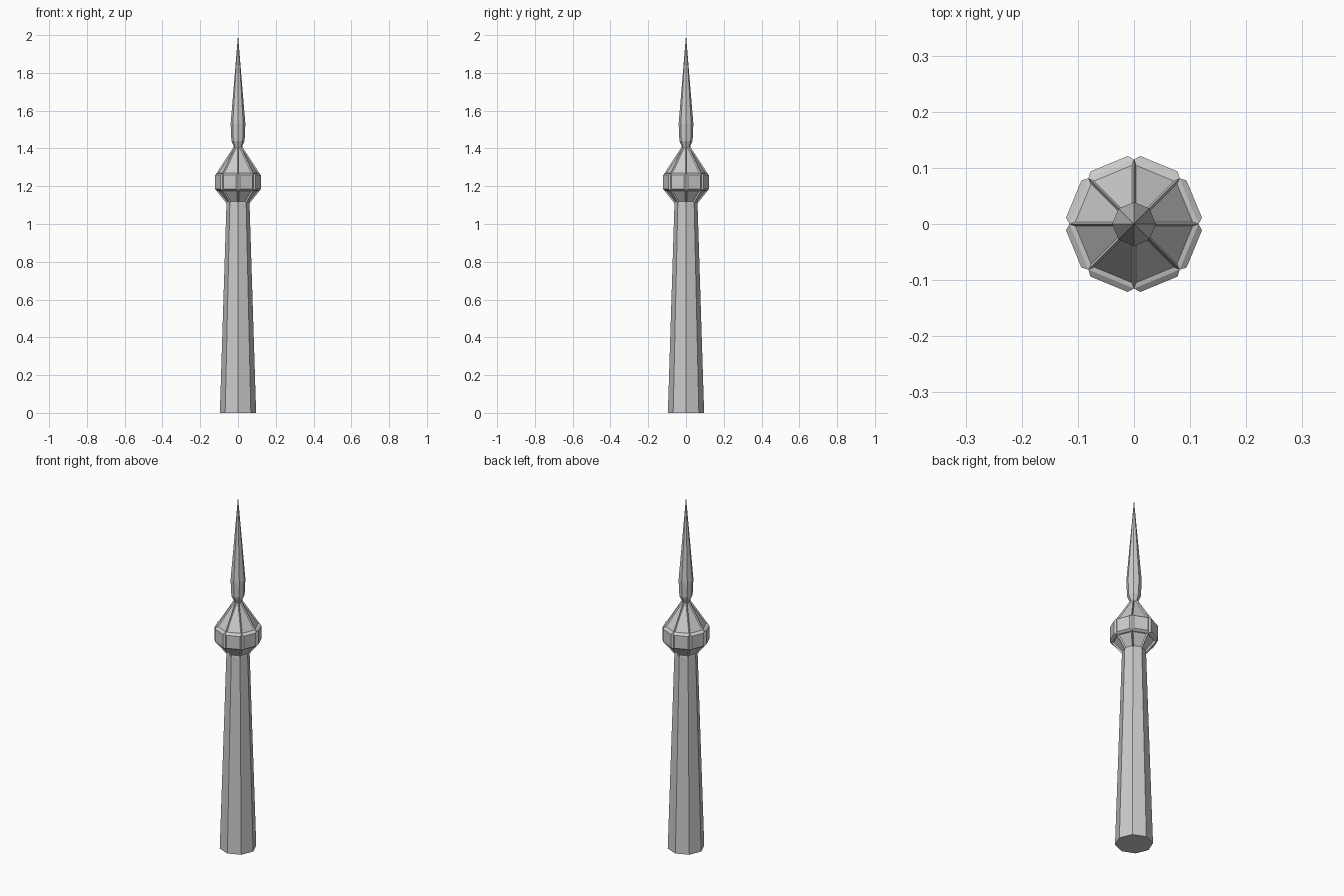
import bpy, bmesh, math

if "Cube" in bpy.data.objects:
    bpy.data.objects.remove(bpy.data.objects["Cube"])

SIDES = 8


def lathe(name, profile):
    """Octagonal tower section from (radius, height) rings; returns object and its bands of faces."""
    bm = bmesh.new()
    rings = []
    for r, z in profile:
        if r == 0:
            rings.append([bm.verts.new((0, 0, z))] * SIDES)
        else:
            rings.append([bm.verts.new((r * math.cos(i * math.tau / SIDES),
                                        r * math.sin(i * math.tau / SIDES), z))
                          for i in range(SIDES)])
    bands = []
    for a, b in zip(rings, rings[1:]):
        band = []
        for i in range(SIDES):
            j = (i + 1) % SIDES
            corners = [a[i], a[j], b[j], b[i]]
            band.append(bm.faces.new(list(dict.fromkeys(corners))))
        bands.append(band)
    for ring, flip in ((rings[0], True), (rings[-1], False)):
        if ring[0] is not ring[1]:
            bm.faces.new(ring[::-1] if flip else ring)
    bm.normal_update()
    return name, bm, bands


def finish(name, bm):
    mesh = bpy.data.meshes.new(name)
    bm.to_mesh(mesh)
    bm.free()
    obj = bpy.data.objects.new(name, mesh)
    bpy.context.collection.objects.link(obj)
    return obj


# Tapered shaft
name, bm, _ = lathe("shaft", [(0.096, 0), (0.061, 1.11)])
finish(name, bm)

# Bulb with sunken sloped panels and raised gallery panels
name, bm, bands = lathe("bulb", [(0.061, 1.11), (0.115, 1.177), (0.115, 1.267), (0.022, 1.41)])
for band, inset, depth in zip(bands, (0.007, 0.008, 0.006), (-0.007, 0.01, -0.006)):
    bmesh.ops.inset_individual(bm, faces=band, thickness=inset, depth=depth, use_even_offset=True)
finish(name, bm)

# Spire with flared collar
name, bm, _ = lathe("spire", [(0.022, 1.41), (0.035, 1.44), (0.039, 1.53), (0, 2.0)])
finish(name, bm)
